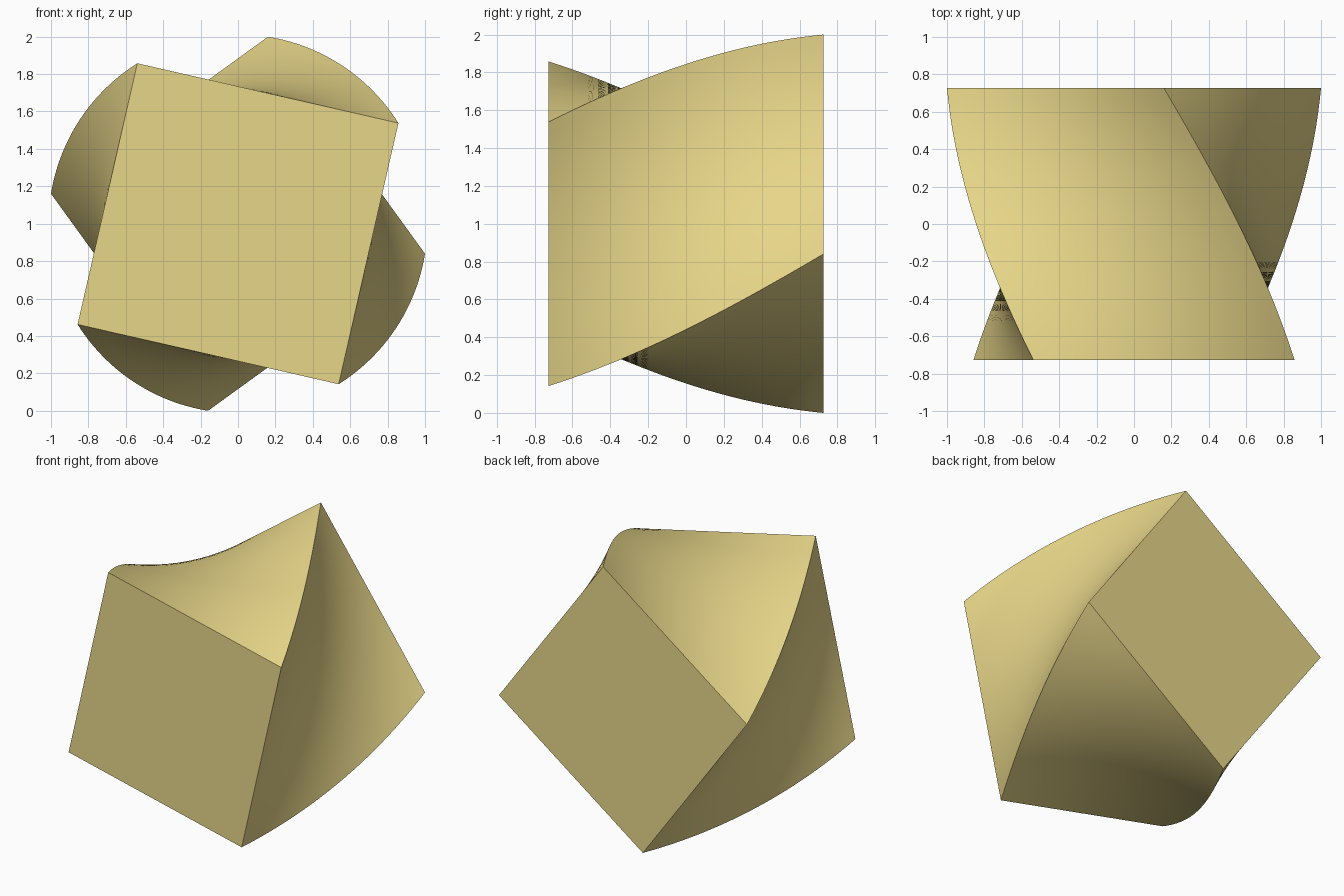
import bpy, bmesh, math

if "Cube" in bpy.data.objects:
    bpy.data.objects.remove(bpy.data.objects["Cube"])

HALF_SIDE = 0.716          # half the square cross-section
HALF_DEPTH = 0.726         # half the length along y
FRONT_ANGLE = math.radians(-12.9)
BACK_ANGLE = math.radians(35.9)

# Finely divided cube
bm = bmesh.new()
bmesh.ops.create_cube(bm, size=2)
bmesh.ops.subdivide_edges(bm, edges=bm.edges[:], cuts=23, use_grid_fill=True)

# Twist evenly about the y axis
for v in bm.verts:
    t = (v.co.y + 1) / 2
    a = FRONT_ANGLE + (BACK_ANGLE - FRONT_ANGLE) * t
    x, z = v.co.x * HALF_SIDE, v.co.z * HALF_SIDE
    v.co = (x * math.cos(a) - z * math.sin(a),
            v.co.y * HALF_DEPTH,
            x * math.sin(a) + z * math.cos(a))

# Stand it on the ground
low = min(v.co.z for v in bm.verts)
bmesh.ops.translate(bm, verts=bm.verts[:], vec=(0, 0, -low))
bmesh.ops.recalc_face_normals(bm, faces=bm.faces[:])

mesh = bpy.data.meshes.new("twisted_block")
bm.to_mesh(mesh)
bm.free()
block = bpy.data.objects.new("twisted_block", mesh)
bpy.context.collection.objects.link(block)

# Pale yellow material
mat = bpy.data.materials.new("pale_yellow")
mat.diffuse_color = (0.80, 0.67, 0.25, 1)
mat.use_nodes = True
mat.node_tree.nodes["Principled BSDF"].inputs["Base Color"].default_value = mat.diffuse_color
mesh.materials.append(mat)

# Smooth twisted sides, sharp corner edges
bpy.context.view_layer.objects.active = block
block.select_set(True)
bpy.ops.object.shade_smooth_by_angle(angle=math.radians(30))
